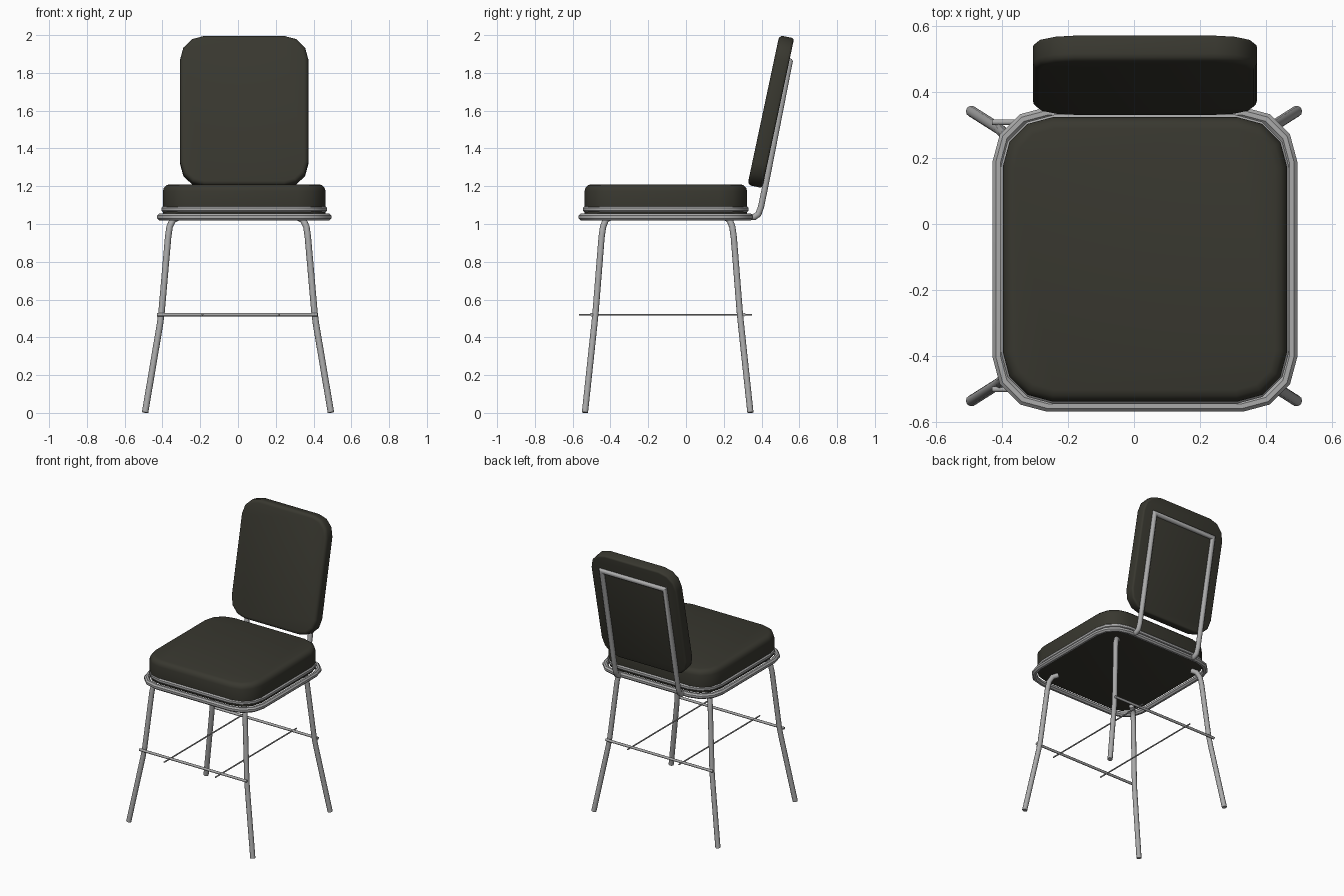
import bpy, bmesh, math
from mathutils import Vector, Matrix

cube = bpy.data.objects.get("Cube")
if cube:
    bpy.data.objects.remove(cube, do_unlink=True)


def material(name, color, rough):
    m = bpy.data.materials.new(name)
    m.use_nodes = True
    m.diffuse_color = (*color, 1)
    bsdf = m.node_tree.nodes["Principled BSDF"]
    bsdf.inputs["Base Color"].default_value = (*color, 1)
    bsdf.inputs["Roughness"].default_value = rough
    return m


FABRIC = material("dark olive fabric", (0.040, 0.039, 0.029), 0.8)
METAL = material("grey metal", (0.40, 0.40, 0.40), 0.5)
CX, CY = 0.033, -0.107      # seat centre
LEG_Y = -0.097              # middle of the leg stance


def finish(name, bm, mat, angle):
    bmesh.ops.recalc_face_normals(bm, faces=bm.faces)
    me = bpy.data.meshes.new(name)
    bm.to_mesh(me)
    bm.free()
    me.materials.append(mat)
    me.shade_smooth()
    me.set_sharp_from_angle(angle=math.radians(angle))
    ob = bpy.data.objects.new(name, me)
    bpy.context.scene.collection.objects.link(ob)
    return ob


def rounded_rect(hx, hy, r, z=0, steps=3):
    pts = []
    for q, (sx, sy) in enumerate([(1, 1), (-1, 1), (-1, -1), (1, -1)]):
        for i in range(steps + 1):
            a = math.pi / 2 * (q + i / steps)
            pts.append(Vector((sx * (hx - r) + r * math.cos(a),
                               sy * (hy - r) + r * math.sin(a), z)))
    return pts


def tube(name, pts, radius, closed=False, sides=10):
    """Round tube with mitred joints along a path."""
    pts = [Vector(p) for p in pts]
    n = len(pts)
    seg = [(pts[(i + 1) % n] - pts[i]).normalized() for i in range(n)]
    d = seg[0]
    up = Vector((1, 0, 0)) if abs(d.x) < 0.7 else Vector((0, 0, 1))
    u = d.cross(up).normalized()
    v = d.cross(u)
    angles = [math.tau * (k + 0.5) / sides for k in range(sides)]
    ring = [pts[0] + radius * (math.cos(a) * u + math.sin(a) * v) for a in angles]
    bm = bmesh.new()
    rings = []
    for i in range(n):
        into = seg[i - 1] if (i or closed) else d
        out = seg[i] if (closed or i < n - 1) else into
        normal = (into + out).normalized()
        # slide the previous ring along its segment to the joint plane
        ring = [p + into * ((pts[i] - p).dot(normal) / into.dot(normal)) for p in ring]
        rings.append([bm.verts.new(p) for p in ring])
    for i in range(n if closed else n - 1):
        a, b = rings[i], rings[(i + 1) % n]
        for k in range(sides):
            j = (k + 1) % sides
            bm.faces.new((a[k], a[j], b[j], b[k]))
    if not closed:
        bm.faces.new(rings[0])
        bm.faces.new(rings[-1])
    return finish(name, bm, METAL, 40)


def cushion(name, hx, hy, thick, r, front_bevel, back_bevel):
    """Padded slab with rounded corners and softened rims."""
    bm = bmesh.new()
    base = bm.faces.new([bm.verts.new(p) for p in rounded_rect(hx, hy, r, -thick / 2)])
    ext = bmesh.ops.extrude_face_region(bm, geom=[base], use_keep_orig=True)
    top = [g for g in ext["geom"] if isinstance(g, bmesh.types.BMVert)]
    bmesh.ops.translate(bm, verts=top, vec=(0, 0, thick))
    for side, width in ((1, front_bevel), (-1, back_bevel)):
        rim = [e for e in bm.edges if all(v.co.z * side > thick * 0.49 for v in e.verts)]
        bmesh.ops.bevel(bm, geom=rim, offset=width, segments=3, profile=0.5,
                        affect='EDGES', clamp_overlap=True)
    return finish(name, bm, FABRIC, 35)


# Seat cushion and tilted backrest cushion
seat = cushion("seat_cushion", 0.43, 0.43, 0.16, 0.15, 0.035, 0.005)
seat.location = (CX, CY, 1.13)
back = cushion("backrest_cushion", 0.339, 0.405, 0.08, 0.125, 0.022, 0.012)
back.matrix_world = (Matrix.Translation((CX, 0.449, 1.595))
                     @ Matrix.Rotation(math.radians(78), 4, 'X'))

# Two stacked rings under the seat
for name, half, z in (("seat_ring_upper", 0.421, 1.078), ("seat_ring_lower", 0.444, 1.037)):
    path = [p + Vector((CX, CY, z)) for p in rounded_rect(half, half, 0.15)]
    tube(name, path, 0.019, closed=True, sides=8)

# Bent legs, splayed to the four corners
leg_path = [(0.315, 0.305, 1.035), (0.345, 0.328, 1.022), (0.362, 0.342, 0.985),
            (0.37, 0.35, 0.93), (0.405, 0.382, 0.53), (0.413, 0.388, 0.47),
            (0.492, 0.438, 0.002)]
for sx, side in ((1, "left"), (-1, "right")):
    for sy, end in ((-1, "front"), (1, "back")):
        tube(f"{end}_{side}_leg",
             [(sx * x, LEG_Y + sy * y, z) for x, y, z in leg_path], 0.017)

# Cross bars and thin rods between the legs
for y, end in ((-0.50, "front"), (0.308, "back")):
    tube(f"{end}_cross_bar", [(-0.43, y, 0.52), (0.42, y, 0.52)], 0.009)
for x, side in ((0.218, "left"), (-0.188, "right")):
    tube(f"{side}_thin_rod", [(x, -0.567, 0.52), (x, 0.35, 0.52)], 0.005, sides=8)

# Backrest frame: up one side, across, down the other
upright = [(0.33, 1.037), (0.362, 1.037), (0.383, 1.052), (0.397, 1.09),
           (0.422, 1.21), (0.549, 1.86)]
frame = [(CX - 0.25, y, z) for y, z in upright]
frame += [(CX + 0.25, y, z) for y, z in reversed(upright)]
tube("backrest_frame", frame, 0.017)
